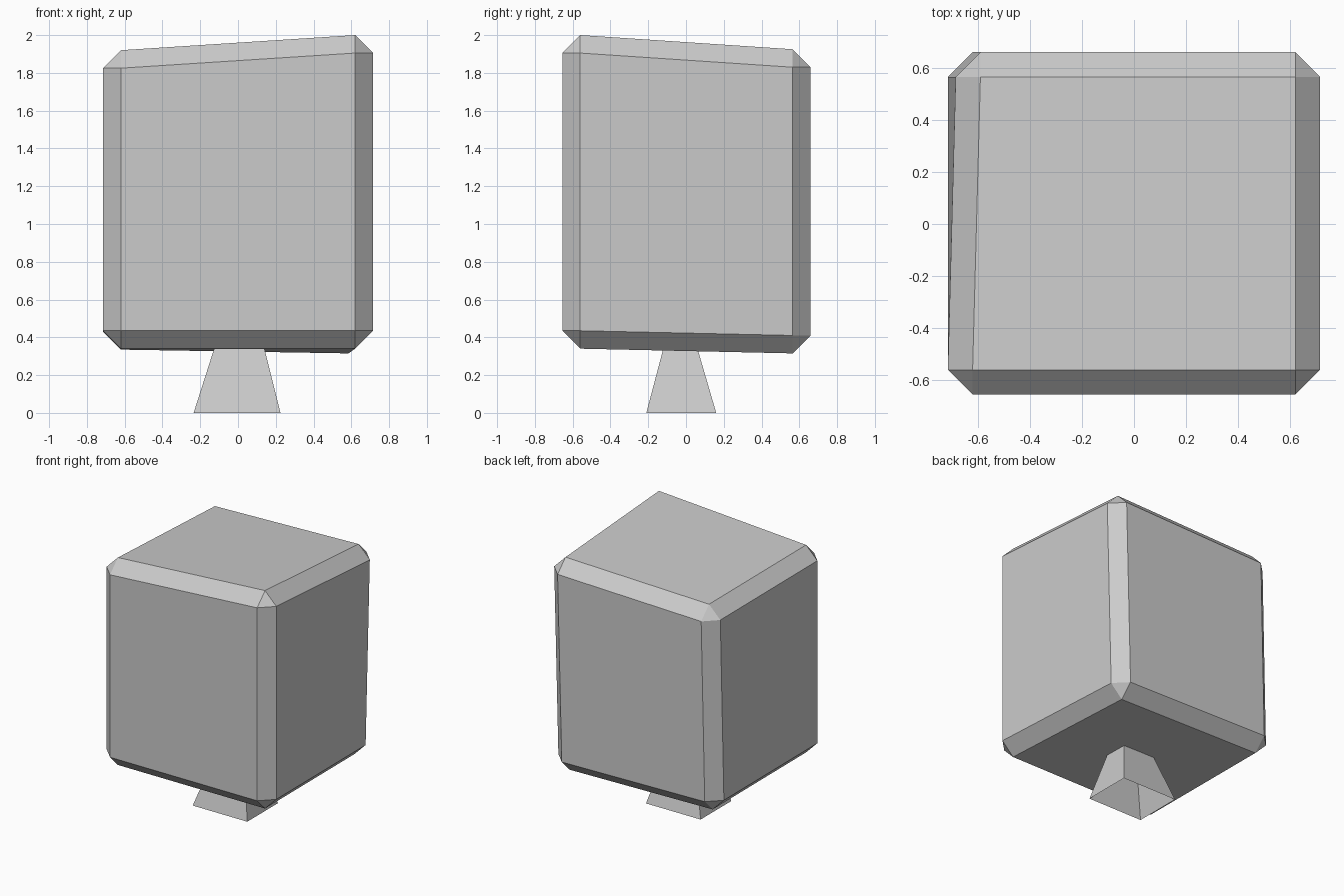
import bpy
from mathutils import Vector

cube = bpy.data.objects.get("Cube")
if cube:
    bpy.data.objects.remove(cube, do_unlink=True)

grey = bpy.data.materials.new("plain grey")
grey.use_nodes = True
grey.diffuse_color = (0.6, 0.6, 0.6, 1)
grey.node_tree.nodes["Principled BSDF"].inputs["Base Color"].default_value = (0.6, 0.6, 0.6, 1)


def add_mesh(name, verts, faces):
    """Make a flat shaded object whose faces all point away from its middle."""
    mid = sum(verts, Vector()) / len(verts)
    outward = []
    for f in faces:
        a, b, c = (verts[i] for i in f[:3])
        centre = sum((verts[i] for i in f), Vector()) / len(f)
        flip = (b - a).cross(c - a).dot(centre - mid) < 0
        outward.append(f[::-1] if flip else f)
    mesh = bpy.data.meshes.new(name)
    mesh.from_pydata(verts, [], outward)
    mesh.materials.append(grey)
    obj = bpy.data.objects.new(name, mesh)
    bpy.context.collection.objects.link(obj)
    return obj


# Foliage: a slightly crooked block with chamfered edges and corners
CHAMFER = 0.095
core = {
    (-1, -1, -1): (-0.62, -0.56, 0.435), (1, -1, -1): (0.62, -0.56, 0.435),
    (-1, 1, -1): (-0.62, 0.565, 0.43), (1, 1, -1): (0.585, 0.565, 0.41),
    (-1, -1, 1): (-0.62, -0.56, 1.825), (1, -1, 1): (0.62, -0.56, 1.905),
    (-1, 1, 1): (-0.59, 0.565, 1.795), (1, 1, 1): (0.62, 0.565, 1.83),
}
verts, index = [], {}
for corner, place in core.items():
    for axis in range(3):
        point = Vector(place)
        point[axis] += CHAMFER * corner[axis]
        index[corner, axis] = len(verts)
        verts.append(point)


def corner_at(axis, sign, u, v):
    c = [0, 0, 0]
    c[axis], c[(axis + 1) % 3], c[(axis + 2) % 3] = sign, u, v
    return tuple(c)


faces = [[index[c, axis] for axis in range(3)] for c in core]
for axis in range(3):
    b, c = (axis + 1) % 3, (axis + 2) % 3
    for s in (-1, 1):
        # Main side
        ring = ((-1, -1), (1, -1), (1, 1), (-1, 1))
        faces.append([index[corner_at(axis, s, u, v), axis] for u, v in ring])
        # Chamfer strips running along this axis
        for t in (-1, 1):
            low, high = corner_at(axis, -1, s, t), corner_at(axis, 1, s, t)
            faces.append([index[low, b], index[low, c], index[high, c], index[high, b]])
add_mesh("foliage", verts, faces)

# Trunk: a tapered, open ended square tube that enters the foliage
base = [(-0.235, -0.21), (0.225, -0.21), (0.225, 0.16), (-0.235, 0.16)]
top = [(-0.12, -0.115), (0.135, -0.115), (0.135, 0.055), (-0.12, 0.055)]
trunk = [Vector((x, y, 0)) for x, y in base] + [Vector((x, y, 0.36)) for x, y in top]
add_mesh("trunk", trunk, [[i, (i + 1) % 4, (i + 1) % 4 + 4, i + 4] for i in range(4)])
